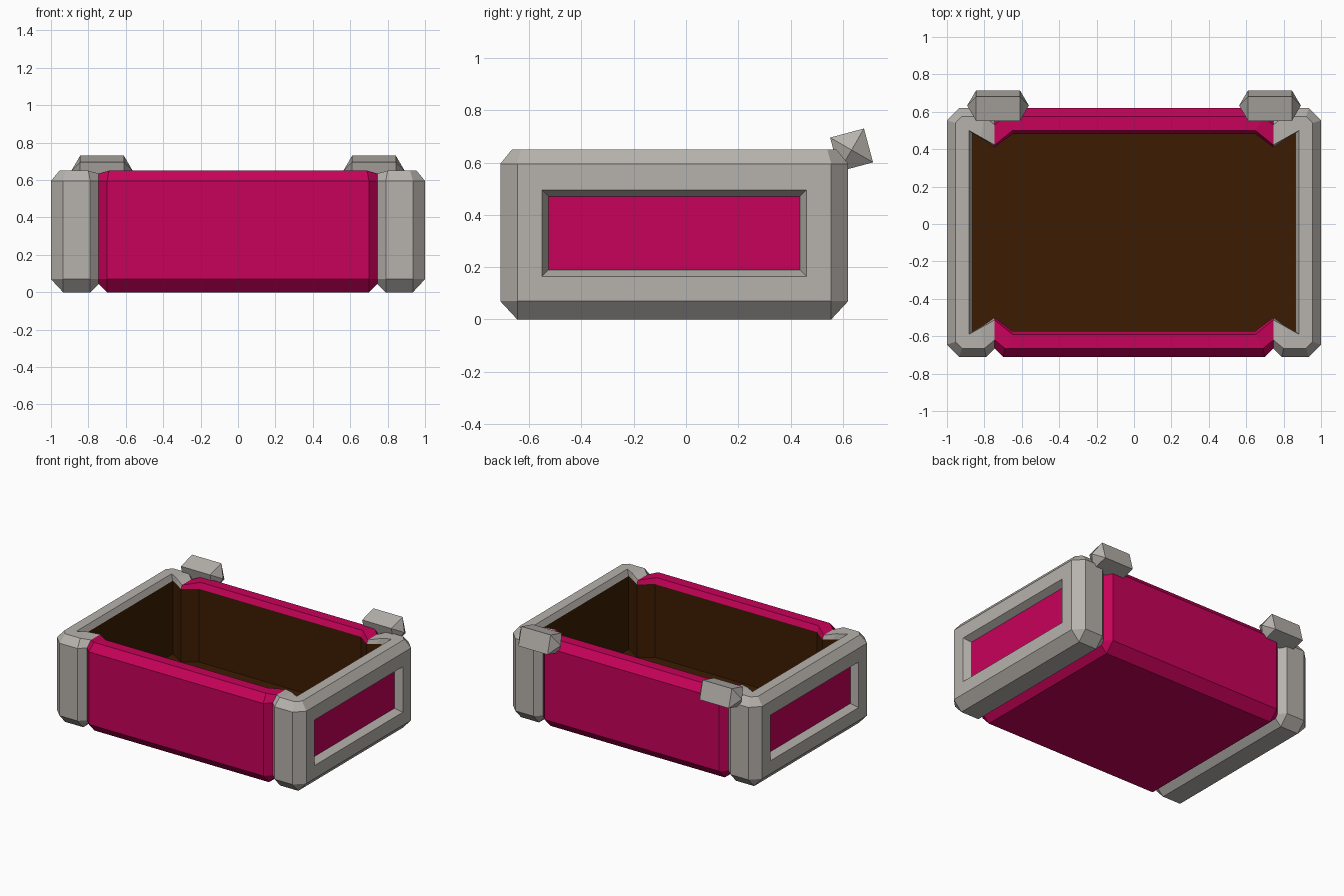
import bpy, bmesh, math
from mathutils import Vector, Matrix

if "Cube" in bpy.data.objects:
    bpy.data.objects.remove(bpy.data.objects["Cube"])

YC = -0.045  # middle of the box in y (hinges stick out behind)


def material(name, rgb):
    m = bpy.data.materials.new(name)
    m.diffuse_color = (*rgb, 1)
    m.use_nodes = True
    m.node_tree.nodes["Principled BSDF"].inputs["Base Color"].default_value = m.diffuse_color
    return m


PINK = material("pink", (0.57, 0.0005, 0.1))
GREY = material("grey", (0.47, 0.445, 0.415))
BROWN = material("dark brown", (0.046, 0.0115, 0.0008))


def finish(bm, name, mats):
    bmesh.ops.remove_doubles(bm, verts=bm.verts, dist=0.0005)
    bmesh.ops.recalc_face_normals(bm, faces=bm.faces)
    me = bpy.data.meshes.new(name)
    bm.to_mesh(me)
    bm.free()
    for m in mats:
        me.materials.append(m)
    ob = bpy.data.objects.new(name, me)
    bpy.context.collection.objects.link(ob)
    return ob


def loop(bm, quarter, z, groove_dz=0.0):
    """Mirror a quarter outline (x, y offset) into a closed ring of verts."""
    q = [(x, v, z + (groove_dz if i == 3 else 0)) for i, (x, v) in enumerate(quarter)]
    pts = [(x, -v, h) for x, v, h in q] + [(-x, -v, h) for x, v, h in reversed(q)]
    pts += [(-x, v, h) for x, v, h in q] + [(x, v, h) for x, v, h in reversed(q)]
    return [bm.verts.new((x, v + YC, h)) for x, v, h in pts]


def bridge(bm, a, b, mat=0, skip=()):
    n = len(a)
    for i in range(n):
        if i in skip:
            continue
        j = (i + 1) % n
        f = bm.faces.new((a[i], a[j], b[j], b[i]))
        x = abs(f.calc_center_median().x)
        f.material_index = mat if mat else (1 if x > 0.745 else 0)


def cap(bm, ring, mat=0):
    for i in range(9):
        f = bm.faces.new((ring[i], ring[i + 1], ring[18 - i], ring[19 - i]))
        x = abs(f.calc_center_median().x)
        f.material_index = mat if mat else (1 if x > 0.745 else 0)


# Box shell: stacked outlines with a V groove between end caps and middle
bm = bmesh.new()
base = [(0.935, 0.60), (0.935, 0.60), (0.79, 0.60), (0.745, 0.60), (0.70, 0.60)]
wall = [(1.0, 0.60), (0.935, 0.665), (0.79, 0.665), (0.745, 0.62), (0.70, 0.665)]
rim_out = [(0.955, 0.585), (0.92, 0.62), (0.80, 0.62), (0.745, 0.575), (0.69, 0.62)]
rim_in = [(0.883, 0.545), (0.883, 0.545), (0.82, 0.51), (0.745, 0.468), (0.65, 0.545)]
inside = [(0.863, 0.53), (0.863, 0.53), (0.80, 0.493), (0.745, 0.455), (0.65, 0.526)]

r0 = loop(bm, base, 0.0, 0.045)
r1 = loop(bm, wall, 0.07)
r2 = loop(bm, wall, 0.595)
r3 = loop(bm, rim_out, 0.65, -0.015)
r4 = loop(bm, rim_in, 0.65, -0.015)
r5 = loop(bm, inside, 0.61)
r6 = loop(bm, inside, 0.08)
cap(bm, r0)
bridge(bm, r0, r1)
bridge(bm, r1, r2, skip=(9, 19))
bridge(bm, r2, r3)
bridge(bm, r3, r4)
bridge(bm, r4, r5)
bridge(bm, r5, r6, mat=2)
cap(bm, r6, mat=2)

# Recessed pink panels in the two end faces
for s in (1, -1):
    def rect(x, v, z0, z1):
        return [bm.verts.new((s * x, YC + y, z))
                for y, z in ((-v, z0), (v, z0), (v, z1), (-v, z1))]
    frame = rect(1.0, 0.60, 0.07, 0.595)
    outer = rect(1.0, 0.505, 0.165, 0.495)
    inner = rect(0.95, 0.48, 0.19, 0.47)
    bridge(bm, frame, outer, mat=1)
    bridge(bm, outer, inner, mat=1)
    bm.faces.new(inner).material_index = 0
finish(bm, "chest_box", (PINK, GREY, BROWN))

# Hinges: tilted square bars with pointed ends
for side, name in ((1, "hinge_right"), (-1, "hinge_left")):
    bm = bmesh.new()
    h = 0.067
    square = ((-h, -h), (h, -h), (h, h), (-h, h))
    ends = [[bm.verts.new((x, y, z)) for y, z in square] for x in (-0.117, 0.117)]
    bridge(bm, *ends)
    for ring, tip_x in zip(ends, (-0.165, 0.165)):
        tip = bm.verts.new((tip_x, 0, 0))
        for i in range(4):
            bm.faces.new((ring[i], ring[(i + 1) % 4], tip))
    for f in bm.faces:
        f.material_index = 0
    bm.transform(Matrix.Translation((side * 0.727, 0.633, 0.648))
                 @ Matrix.Rotation(math.radians(15), 4, 'X'))
    finish(bm, name, (GREY,))
